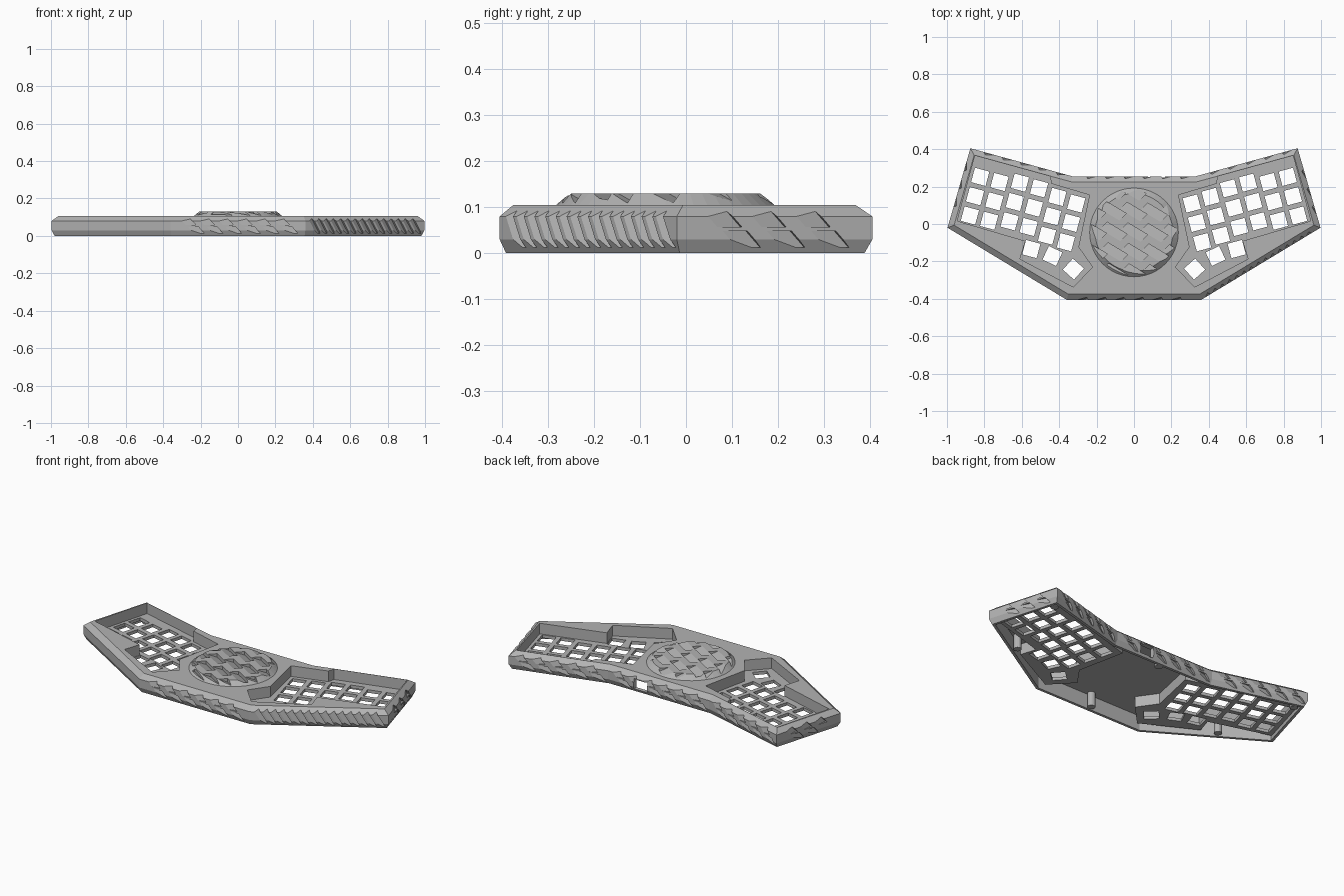
import bpy, bmesh, math
from mathutils import Vector, Matrix

cube = bpy.data.objects.get("Cube")
if cube:
    bpy.data.objects.remove(cube)

grey = bpy.data.materials.new("case grey")
grey.use_nodes = True
colour = (0.45, 0.45, 0.45, 1)
grey.diffuse_color = colour
grey.node_tree.nodes["Principled BSDF"].inputs["Base Color"].default_value = colour
UP = Vector((0, 0, 1))


def finish(name, bm):
    bmesh.ops.recalc_face_normals(bm, faces=bm.faces)
    mesh = bpy.data.meshes.new(name)
    bm.to_mesh(mesh)
    bm.free()
    mesh.materials.append(grey)
    obj = bpy.data.objects.new(name, mesh)
    bpy.context.collection.objects.link(obj)
    return obj


def inset(points, d):
    """Move a counter-clockwise outline inwards by d."""
    result = []
    for i, p in enumerate(points):
        p, a, b = Vector(p), Vector(points[i - 1]), Vector(points[(i + 1) % len(points)])
        e, f = (p - a).normalized(), (b - p).normalized()
        m, n = Vector((-e.y, e.x)), Vector((-f.y, f.x))
        result.append(p + (m + n) * d / (1 + m.dot(n)))
    return result


def loft(bm, layers):
    """Closed solid through a stack of (outline, height) layers."""
    rings = [[bm.verts.new((p[0], p[1], z)) for p in pts] for pts, z in layers]
    for low, high in zip(rings, rings[1:]):
        for i in range(len(low)):
            bm.faces.new((low[i - 1], low[i], high[i], high[i - 1]))
    bm.faces.new(rings[0][::-1])
    bm.faces.new(rings[-1])


def wedge(bm, origin, along, rise, out, width, height, shear, depth):
    """Slanted wedge that bites deeper towards one side."""
    for v in bmesh.ops.create_cube(bm, size=1)["verts"]:
        a, b, c = v.co
        level = 0.05 if c > 0 else 0.001 - depth * (a + 0.5)
        v.co = origin + along * (a * width - b * height * shear) + rise * b * height + out * level


def box(bm, centre, size, angle=0):
    bmesh.ops.create_cube(bm, size=1, matrix=Matrix.Translation(centre)
                          @ Matrix.Rotation(angle, 4, "Z") @ Matrix.Diagonal((*size, 1)))


def cut(target, cutter):
    """Subtract the cutter and throw it away."""
    cutter.hide_render = True
    mod = target.modifiers.new("cut", "BOOLEAN")
    mod.operation, mod.solver, mod.object = "DIFFERENCE", "EXACT", cutter
    graph = bpy.context.evaluated_depsgraph_get()
    mesh = bpy.data.meshes.new_from_object(target.evaluated_get(graph))
    target.modifiers.clear()
    target.data = mesh
    bpy.data.objects.remove(cutter)


outline = [(-.36, -.405), (.36, -.405), (.997, -.02), (.875, .405),
           (.33, .255), (-.33, .255), (-.875, .405), (-.997, -.02)]
recess = [(-.945, .016), (-.85, .365), (-.45, .255), (-.44, .215), (-.238, .155),
          (-.297, -.123), (-.222, -.23), (-.324, -.337), (-.61, -.187), (-.58, -.091)]
pockets = [recess[::-1], [(-x, y) for x, y in recess]]

# Outer case with bevelled rims
bm = bmesh.new()
loft(bm, [(inset(outline, d), z) for d, z in ((.014, 0), (0, .03), (0, .08), (.03, .105))])
case = finish("keyboard_case", bm)

# Faceted grip pattern around the walls, one end left plain
bm = bmesh.new()
for i in range(len(outline) - 1):
    start, end = Vector((*outline[i], 0)), Vector((*outline[i + 1], 0))
    along = (end - start).normalized()
    out = along.cross(UP)
    length = (end - start).length
    dense = i == 1
    pitch = .045 if dense else .1
    count = int((length - .05) / pitch)
    for k in range(count):
        place = start + along * (length / 2 + (k - (count - 1) / 2) * pitch)
        if dense:
            wedge(bm, place + UP * .052, along, UP, out, .032, .08, .6, .016)
        else:
            wedge(bm, place + UP * .075 - along * .02, along, UP, out, .06, .036, .9, .014)
            wedge(bm, place + UP * .03 + along * .025, along, UP, out, .06, .036, .9, .014)
cut(case, finish("grip_cutter", bm))

# Open hollow underneath, leaving the key pockets standing
bm = bmesh.new()
loft(bm, [(inset(outline, .03), z) for z in (-.1, .088)])
hollow = finish("hollow_cutter", bm)
bm = bmesh.new()
for pocket in pockets:
    loft(bm, [(inset(pocket, -.016), z) for z in (.024, .2)])
cut(hollow, finish("pocket_keeper", bm))
cut(case, hollow)

# Sunken key areas
bm = bmesh.new()
for pocket in pockets:
    loft(bm, [(pocket, z) for z in (.042, .2)])
cut(case, finish("recess_cutter", bm))

# Switch holes: staggered columns of three, then a thumb fan
tilt = math.radians(-15)
column = Vector((math.cos(tilt), math.sin(tilt), 0))
row = Vector((math.sin(tilt), -math.cos(tilt), 0))
first = Vector((-.822, .252, .03))
keys = []
for c, stagger in enumerate((0, 0, .025, .022, .003, -.005)):
    for r in range(3):
        keys.append((first + column * c * .1065 + row * (r * .107 - stagger), tilt))
for x, y, degrees in ((-.549, -.134, -15), (-.436, -.171, -25), (-.324, -.241, -42)):
    keys.append((Vector((x, y, .03)), math.radians(degrees)))
bm = bmesh.new()
for centre, angle in keys:
    for side in (1, -1):
        box(bm, Vector((centre.x * side, centre.y, centre.z)), (.08, .08, .06), angle * side)
cut(case, finish("switch_hole_cutter", bm))

# Cable port in the back wall
bm = bmesh.new()
box(bm, Vector((.12, .25, .045)), (.09, .12, .06))
cut(case, finish("port_cutter", bm))

# Raised round centre pad with diagonal facets
bm = bmesh.new()
bmesh.ops.create_cone(bm, cap_ends=True, segments=48, radius1=.243, radius2=.208, depth=.03,
                      matrix=Matrix.Translation((0, -.045, .115)))
pad = finish("centre_pad", bm)
across, lengthwise = Vector((1, 1, 0)).normalized(), Vector((-1, 1, 0)).normalized()
bm = bmesh.new()
for i in range(-3, 4):
    for j in range(-2, 3):
        place = Vector((0, -.045, .13)) + across * i * .075 + lengthwise * (j * .16 + (i % 2) * .08)
        wedge(bm, place, across, lengthwise, UP, .055, .12, .25, .022)
cut(pad, finish("facet_cutter", bm))

# Screw posts under the case
posts = [(0, -.355, .09), (0, .205, .09)]
for side in (1, -1):
    posts += [(side * .70, -.135, .09), (side * .835, .335, .03)]
bm = bmesh.new()
for x, y, top in posts:
    bmesh.ops.create_cone(bm, cap_ends=True, segments=16, radius1=.022, radius2=.022,
                          depth=top - .004, matrix=Matrix.Translation((x, y, (top + .004) / 2)))
finish("screw_posts", bm)
